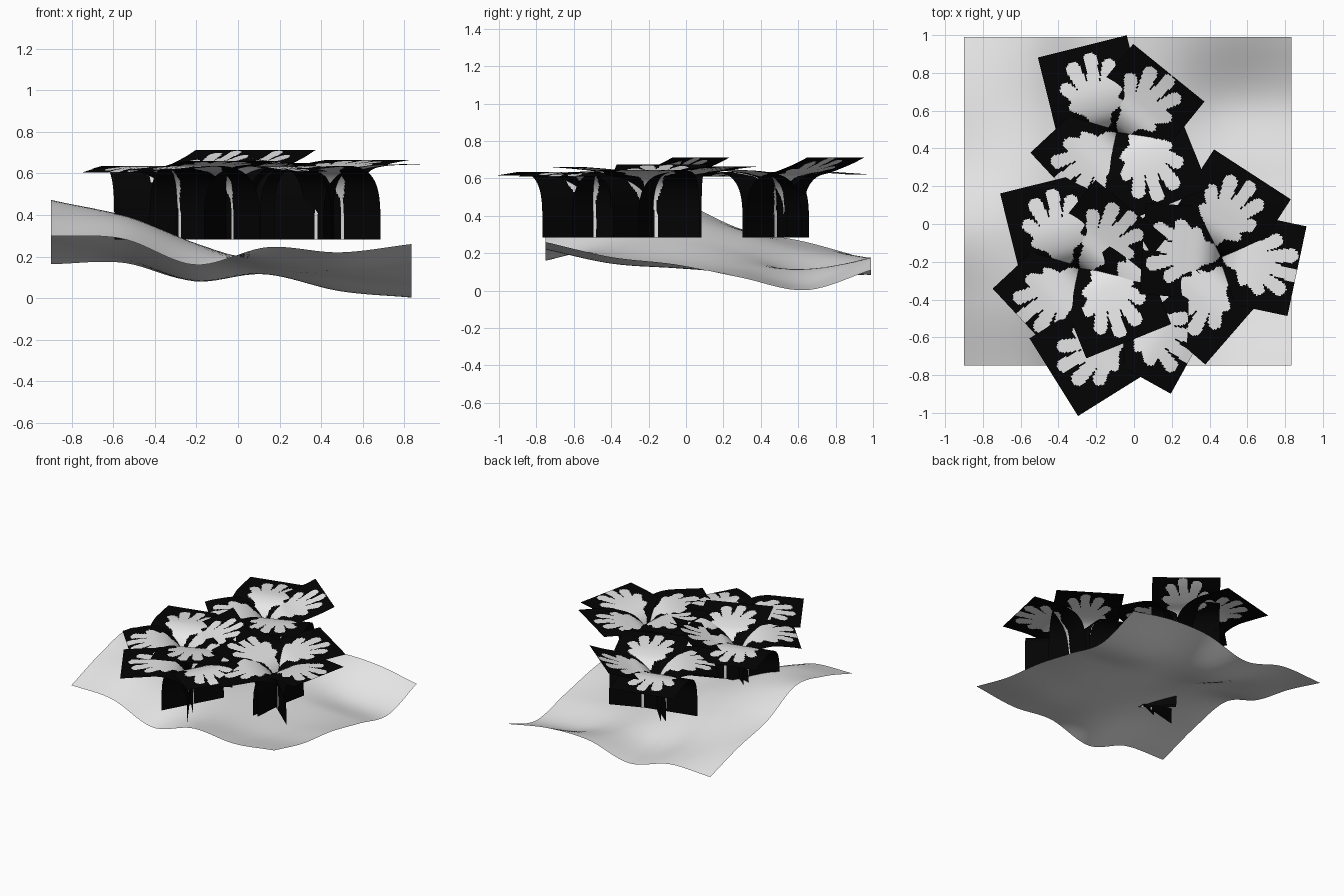
import bpy, math
from mathutils import Vector, Matrix

if "Cube" in bpy.data.objects:
    bpy.data.objects.remove(bpy.data.objects["Cube"])


def material(name, col):
    m = bpy.data.materials.new(name)
    m.diffuse_color = (*col, 1)
    m.use_nodes = True
    m.node_tree.nodes["Principled BSDF"].inputs["Base Color"].default_value = m.diffuse_color
    return m


GROUND = material("ground grey", (0.8, 0.8, 0.8))
LEAF = material("leaf grey", (0.8, 0.8, 0.8))
BLACK = material("card black", (0.001, 0.001, 0.001))


def spline(vals, t):
    """Catmull-Rom through evenly spaced values, t in 0..1"""
    n = len(vals) - 1
    i = min(int(t * n), n - 1)
    f = t * n - i
    b, c = vals[i], vals[i + 1]
    a = vals[i - 1] if i > 0 else 2 * b - c
    d = vals[i + 2] if i + 2 <= n else 2 * c - b
    return b + 0.5 * f * (c - a + f * (2 * a - 5 * b + 4 * c - d + f * (3 * (b - c) + d - a)))


def grid_object(name, nu, nv, point, mats, rule=None):
    """Sheet of nu x nv quads; point(u, v) gives positions, rule(u, v) the material"""
    verts = [point(i / nu, j / nv) for j in range(nv + 1) for i in range(nu + 1)]
    w = nu + 1
    faces = [(j * w + i, j * w + i + 1, (j + 1) * w + i + 1, (j + 1) * w + i)
             for j in range(nv) for i in range(nu)]
    me = bpy.data.meshes.new(name)
    me.from_pydata(verts, [], faces)
    for m in mats:
        me.materials.append(m)
    for k, p in enumerate(me.polygons):
        p.use_smooth = True
        if rule:
            p.material_index = rule((k % nu + 0.5) / nu, (k // nu + 0.5) / nv)
    ob = bpy.data.objects.new(name, me)
    bpy.context.collection.objects.link(ob)
    return ob


# Rolling ground sheet: rows run front to back, columns left to right
HEIGHTS = [
    (0.30, 0.285, 0.16, 0.245, 0.22, 0.26),
    (0.41, 0.385, 0.25, 0.18, 0.145, 0.18),
    (0.47, 0.39, 0.26, 0.15, 0.12, 0.14),
    (0.33, 0.31, 0.20, 0.13, 0.095, 0.07),
    (0.26, 0.21, 0.09, 0.115, 0.035, 0.003),
    (0.163, 0.17, 0.085, 0.17, 0.17, 0.11)]


def ground(u, v):
    z = spline([spline(r, u) for r in HEIGHTS], v)
    return (-0.90 + 1.735 * u, -0.75 + 1.74 * v, max(z, 0.0))


grid_object("ground_sheet", 48, 48, ground, [GROUND])

# Leaf card: rises vertically, then bends outward
WIDTH = 0.485


def card_profile(length, tip):
    rz = [(0, 0.283), (0.0, 0.40), (0.01, 0.49), (0.04, 0.56), (0.10, 0.61),
          (0.20, 0.635), (0.33, 0.5 * (0.64 + tip)), (length, tip)]
    pts = []
    for k in range(101):
        t = k / 100
        pts.append(Vector((spline([p[0] for p in rz], t), spline([p[1] for p in rz], t))))
    arc = [0.0]
    for a, b in zip(pts, pts[1:]):
        arc.append(arc[-1] + (b - a).length)
    return pts, arc


def at_arc(pts, arc, s):
    k = next((i for i in range(1, len(arc)) if arc[i] >= s), len(arc) - 1)
    f = (s - arc[k - 1]) / (arc[k] - arc[k - 1])
    return pts[k - 1].lerp(pts[k], f)


# Rounded lobes of the leaf: (sideways, along, tip radius)
LOBES = [(-0.115, 0.15, 0.03), (-0.135, 0.25, 0.036), (-0.075, 0.345, 0.038),
         (0.025, 0.375, 0.036), (0.11, 0.32, 0.036), (0.135, 0.21, 0.034), (0.11, 0.12, 0.025)]


def is_leaf(u, s):
    """Lobed leaf shape, s measured from where the stalk meets the blade"""
    if s < 0.02:
        return abs(u) < 0.006 + 0.05 * max(0, s + 0.10) / 0.12
    if (u / 0.07) ** 2 + ((s - 0.12) / 0.14) ** 2 < 1:
        return True
    for lu, ls, rad in LOBES:
        d = Vector((lu, ls - 0.06))
        q = Vector((u, s - 0.06))
        f = max(0, min(1, q.dot(d) / d.length_squared))
        if (q - d * f).length < 0.02 + (rad - 0.02) * f:
            return True
    return False


# Cards of one plant: base x, base y, heading, reach
CARDS = [(-0.06, -0.016, 104, 0.47), (0.02, -0.026, 51, 0.42),
         (0.10, 0.026, -68, 0.46), (0.017, -0.02, -137, 0.41)]


def plant(name, cx, cy, turn, tips):
    """tips: outer height of each card, None where the card is absent"""
    rot = Matrix.Rotation(math.radians(turn), 2)
    for n, tip in enumerate(tips):
        if tip is None:
            continue
        bx, by, head, reach = CARDS[n]
        base = Vector((cx, cy)) + rot @ Vector((bx, by))
        a = math.radians(head + turn)
        out, side = Vector((math.cos(a), math.sin(a))), Vector((math.sin(a), -math.cos(a)))
        pts, arc = card_profile(reach, tip)

        def point(u, v):
            r, z = at_arc(pts, arc, v * arc[-1])
            p = base + out * r + side * (u - 0.5) * WIDTH
            return (p.x, p.y, z)

        def rule(u, v):
            return 0 if is_leaf((u - 0.5) * WIDTH, v * arc[-1] - 0.285) else 1

        grid_object(f"{name}_leaf_card_{n + 1}", 56, 84, point, [LEAF, BLACK], rule)


plant("back_plant", -0.10, 0.50, 0, (0.62, 0.712, 0.65, 0.61))
plant("left_plant", -0.30, -0.22, 0, (0.62, 0.712, 0.66, 0.605))
plant("right_plant", 0.455, -0.19, 125, (0.62, 0.675, 0.665, 0.645))
plant("front_plant", -0.06, -0.51, 108, (0.615, None, 0.62, 0.61))
